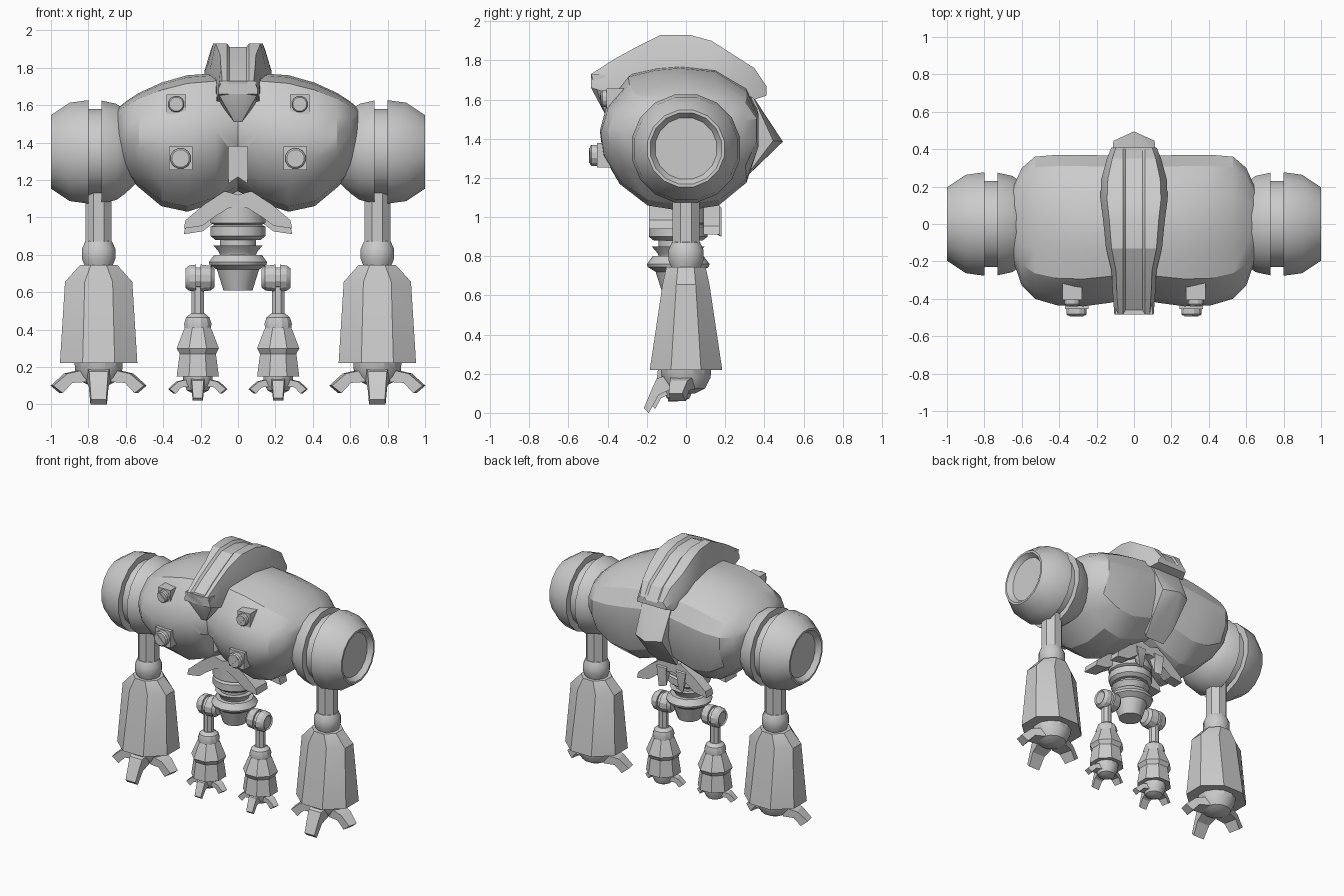
import bpy, bmesh
from math import sin, cos, pi, radians
from mathutils import Vector

if "Cube" in bpy.data.objects:
    bpy.data.objects.remove(bpy.data.objects["Cube"])


def finish(name, bm, mirror=False, angle=28):
    bmesh.ops.recalc_face_normals(bm, faces=bm.faces)
    me = bpy.data.meshes.new(name)
    bm.to_mesh(me)
    bm.free()
    for p in me.polygons:
        p.use_smooth = True
    me.set_sharp_from_angle(angle=radians(angle))
    ob = bpy.data.objects.new(name, me)
    bpy.context.collection.objects.link(ob)
    if mirror:
        ob.modifiers.new("mirror", 'MIRROR').use_mirror_merge = False
    return ob


def loft(name, rings, mirror=False, angle=28):
    """Skin equal-length rings of points and cap both ends."""
    bm = bmesh.new()
    vs = [[bm.verts.new(p) for p in r] for r in rings]
    n = len(vs[0])
    for a, b in zip(vs, vs[1:]):
        for i in range(n):
            j = (i + 1) % n
            bm.faces.new((a[i], a[j], b[j], b[i]))
    bm.faces.new(vs[0])
    bm.faces.new(vs[-1])
    return finish(name, bm, mirror, angle)


def lathe(name, prof, c, axis='z', n=12, mirror=False, angle=28):
    """prof: (radius, height) or (rx, height, ry); c: the two off-axis centre values."""
    rings = []
    for p in prof:
        rx, h, ry = p[0], p[1], p[-1] if len(p) == 3 else p[0]
        ring = []
        for i in range(n):
            t = 2 * pi * (i + .5) / n
            a, b = c[0] + rx * cos(t), c[1] + ry * sin(t)
            ring.append({'z': (a, b, h), 'x': (h, a, b), 'y': (a, h, b)}[axis])
        rings.append(ring)
    return loft(name, rings, mirror, angle)


def hull(name, pts, mirror=False):
    bm = bmesh.new()
    for p in pts:
        bm.verts.new(p)
    res = bmesh.ops.convex_hull(bm, input=bm.verts)
    junk = {g for g in res["geom_interior"] + res["geom_unused"] if isinstance(g, bmesh.types.BMVert)}
    bmesh.ops.delete(bm, geom=list(junk), context='VERTS')
    return finish(name, bm, mirror)


def box(name, lo, hi, mirror=False):
    return hull(name, [(x, y, z) for x in (lo[0], hi[0]) for y in (lo[1], hi[1])
                       for z in (lo[2], hi[2])], mirror)


# torso: cross-sections across x, sharing one outline
outline = [(0, 1), (.45, .95), (.85, .68), (1, .35), (1, -.1), (.85, -.6), (.5, -.92), (.05, -1),
           (-.4, -.92), (-.75, -.62), (-.96, -.22), (-1, .12), (-.91, .5), (-.64, .88), (-.3, .97)]
half = [(.001, -.37, .36, 1.77, 1.14), (.12, -.42, .365, 1.77, 1.08), (.27, -.44, .37, 1.76, 1.03),
        (.41, -.435, .37, 1.72, 1.06), (.53, -.40, .36, 1.665, 1.16), (.60, -.33, .30, 1.62, 1.23),
        (.645, -.2, .2, 1.58, 1.32)]
sections = [(-s[0],) + s[1:] for s in reversed(half)] + half[1:]
torso = loft("torso", [[(x, (f + b) / 2 + u * (b - f) / 2, (t + d) / 2 + v * (t - d) / 2)
                        for u, v in outline] for x, f, b, t, d in sections], angle=26)
# chest slot
cut = box("slot_cutter", (-.052, -.6, 1.12), (.052, -.22, 1.38))
cut.hide_render = True
cut.hide_set(True)
m = torso.modifiers.new("slot", 'BOOLEAN')
m.object, m.operation, m.solver = cut, 'DIFFERENCE', 'EXACT'

# crest: sections along y (y, half width, top, bottom)
crest = [(-.485, .105, 1.73, 1.66), (-.36, .115, 1.81, 1.62), (-.25, .12, 1.87, 1.68),
         (-.13, .15, 1.93, 1.70), (.02, .165, 1.93, 1.72), (.13, .18, 1.90, 1.70),
         (.24, .175, 1.83, 1.68), (.35, .145, 1.76, 1.60), (.41, .12, 1.67, 1.62)]
loft("crest", [[(-w, y, b), (-w, y, b + .4 * (t - b)), (-.8 * w, y, t), (-.06, y, t), (-.045, y, t - .018),
                (.045, y, t - .018), (.06, y, t), (.8 * w, y, t), (w, y, b + .4 * (t - b)), (w, y, b)]
               for y, w, t, b in crest], angle=22)
# beak below the crest front
hull("crest_beak", [(s * x, y, z) for s in (1, -1) for x, y, z in
     [(.10, -.485, 1.73), (.105, -.46, 1.66), (.02, -.405, 1.51), (.1, -.33, 1.72),
      (.04, -.485, 1.66), (.09, -.36, 1.6)]])
# rear spur
hull("rear_spur", [(s * x, y, z) for s in (1, -1) for x, y, z in
     [(.11, .445, 1.39), (0, .495, 1.385), (.12, .34, 1.62), (.10, .30, 1.2), (.08, .22, 1.12), (.1, .2, 1.4)]])

# chest bolts
for tag, x, z, y0, y1, y2, h, r in (("upper", .33, 1.605, -.3, -.405, -.435, .052, .044),
                                    ("lower", .307, 1.315, -.36, -.455, -.49, .063, .056)):
    box(tag + "_bolt_base", (x - h, y0, z - h), (x + h, y1, z + h), True)
    lathe(tag + "_bolt_head", [(r, y1 + .02), (r, y2 + .008), (r * .85, y2)], (x, z), 'y', 12, True)
    d = r * .55
    hull(tag + "_bolt_slot", [(x + s * d + q * .007, y, z + s * d - q * .007)
                              for s in (1, -1) for q in (1, -1) for y in (y2 + .01, y2 - .005)], True)

# shoulders with groove and dished outer face
lathe("shoulder", [(.1, .52), (.17, .545), (.225, .60), (.262, .65), (.28, .73), (.235, .73), (.235, .80),
                   (.282, .80), (.268, .90), (.20, 1.0), (.185, 1.0), (.16, .965)],
      (0, 1.35), 'x', 16, True)

# arms
AX = .745
lathe("upper_arm", [(.075, 1.15), (.075, .86)], (AX, 0), n=8, mirror=True)
lathe("elbow", [(.05, .885), (.075, .87), (.093, .83), (.093, .78), (.075, .735)], (AX, 0), n=12, mirror=True)
k = 1 / cos(pi / 8)
lathe("forearm", [(.10 * k, .745, .10 * k), (.18 * k, .655, .12 * k), (.207 * k, .22, .185 * k),
                  (.12, .225, .12)], (AX, 0), n=8, mirror=True)
lathe("wrist_dome", [(.135, .24), (.13, .18), (.10, .125), (.05, .10)], (AX, 0), n=12, mirror=True)

# waist and pelvis
WY = -.04
lathe("waist", [(.15, 1.12), (.15, .97), (.13, .96), (.15, .95), (.15, .90), (.125, .88), (.10, .88), (.10, .85),
                (.135, .85), (.105, .815), (.10, .80), (.13, .80), (.16, .76), (.155, .745), (.115, .72),
                (.08, .61)], (0, WY), n=14)
# hips and legs
LX = .215
lathe("hip", [(.05, .125), (.068, .145), (.075, .20), (.06, .20), (.06, .225), (.075, .225),
              (.07, .26), (.055, .28), (.045, .272)], (WY, .675), 'x', 12, True)
lathe("thigh", [(.036, .64), (.036, .47)], (LX, WY), n=8, mirror=True)
lathe("knee", [(.04, .485), (.065, .465), (.076, .43), (.07, .395)], (LX, WY), n=12, mirror=True)
lathe("shin", [(.075, .41), (.085, .39), (.122, .30), (.105, .27), (.122, .15), (.08, .155)],
      (LX, WY), n=8, mirror=True)
lathe("foot_dome", [(.083, .17), (.08, .12), (.06, .075), (.03, .06)], (LX, WY), n=12, mirror=True)

# claws: (reach, height) outlines thickened sideways and turned about the limb
side_claw = [(.09, .185), (.18, .165), (.255, .10), (.205, .06), (.155, .115), (.08, .12)]
front_claw = [(.08, .20), (.15, .175), (.175, .12), (.215, .025), (.19, 0), (.14, .09), (.08, .12)]
for limb, cx, cy, s, lift in (("hand", AX, 0, 1, 0), ("foot", LX, WY, .62, .02)):
    for tag, prof, ang in (("inner", side_claw, 192), ("front", front_claw, 270), ("outer", side_claw, 348)):
        a = radians(ang)
        d, w = Vector((cos(a), sin(a), 0)), Vector((-sin(a), cos(a), 0))
        loft(f"{limb}_{tag}_claw",
             [[Vector((cx, cy, lift + s * z)) + d * r * s + w * q * s * (.062 - .16 * max(0, r - .08))
               for r, z in prof] for q in (-1, 1)], mirror=True)

# skirt flaps under the torso, front and rear
flap = [(.0, 1.12), (.07, 1.14), (.18, 1.07), (.28, .985), (.29, .94), (.19, .955), (.13, 1.0), (.05, 1.05), (0, 1.06)]
for tag, y0, y1, dz in (("front", -.19, -.06, 0), ("rear", .09, .17, -.03)):
    loft(tag + "_skirt_flap", [[(x, y, z + dz) for x, z in flap] for y in (y0, y1)], mirror=True)
hull("rear_skirt_tooth", [(.03, .1, 1.1), (.12, .1, 1.1), (.04, .18, 1.05), (.12, .18, 1.05),
                          (.05, .16, .91), (.1, .18, .90), (.08, .12, .95)], True)
